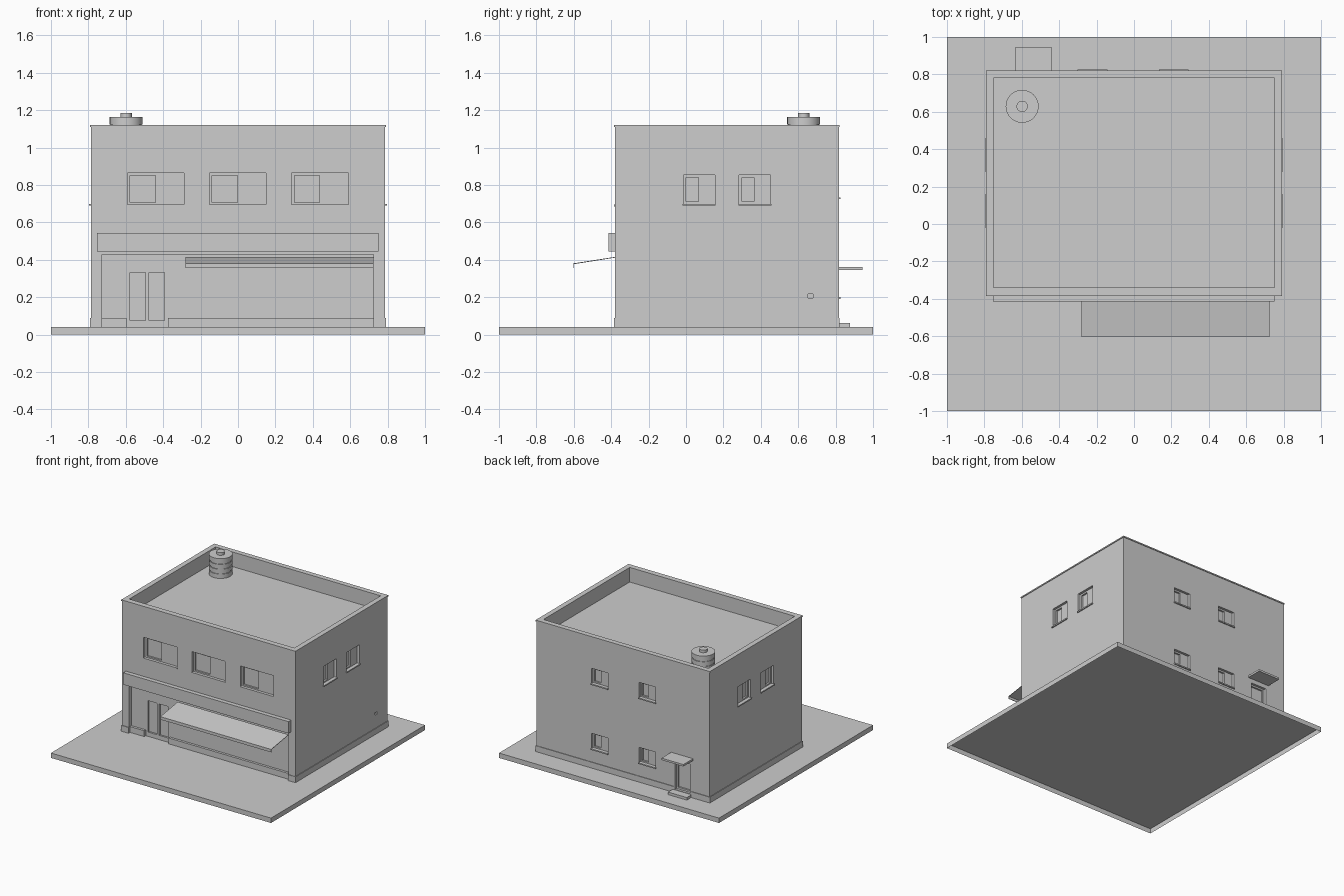
import bpy, bmesh, math
from mathutils import Matrix, Vector

if "Cube" in bpy.data.objects:
    bpy.data.objects.remove(bpy.data.objects["Cube"])

# One neutral plaster colour for everything
plaster = bpy.data.materials.new("light_grey")
plaster.use_nodes = True
GREY = (0.61, 0.61, 0.61, 1)
plaster.diffuse_color = GREY
plaster.node_tree.nodes["Principled BSDF"].inputs["Base Color"].default_value = GREY


def finish(name, bm):
    bmesh.ops.recalc_face_normals(bm, faces=bm.faces)
    mesh = bpy.data.meshes.new(name)
    bm.to_mesh(mesh)
    bm.free()
    mesh.materials.append(plaster)
    obj = bpy.data.objects.new(name, mesh)
    bpy.context.collection.objects.link(obj)
    return obj


def boxes(name, ranges, open_below=False):
    """One object made of boxes given as (x0, x1, y0, y1, z0, z1)."""
    bm = bmesh.new()
    for x0, x1, y0, y1, z0, z1 in ranges:
        size = Matrix.Diagonal((x1 - x0, y1 - y0, z1 - z0, 1))
        centre = Vector((x0 + x1, y0 + y1, z0 + z1)) / 2
        bmesh.ops.create_cube(bm, size=1, matrix=Matrix.Translation(centre) @ size)
    if open_below:
        bm.normal_update()
        under = [f for f in bm.faces if f.normal.z < -0.5]
        bmesh.ops.delete(bm, geom=under, context="FACES_ONLY")
    return finish(name, bm)


def cut(target, ranges):
    cutter = boxes("cutter", ranges)
    cutter.hide_render = True
    mod = target.modifiers.new("cut", "BOOLEAN")
    mod.operation = "DIFFERENCE"
    mod.solver = "EXACT"
    mod.object = cutter
    bpy.context.view_layer.objects.active = target
    bpy.ops.object.modifier_apply(modifier=mod.name)
    bpy.data.objects.remove(cutter)


W, FRONT, BACK = 0.787, -0.38, 0.817     # half width, front and back wall planes
GROUND, TOP, ROOF = 0.04, 1.12, 1.0
SHOP = -0.345                            # recessed shopfront plane


def wall_box(side, a0, a1, z0, z1, inner, outer):
    """Box on a wall, from depth inner to outer, measured outwards."""
    if side == "front":
        return (a0, a1, FRONT - outer, FRONT - inner, z0, z1)
    if side == "back":
        return (a0, a1, BACK + inner, BACK + outer, z0, z1)
    if side == "right":
        return (W + inner, W + outer, a0, a1, z0, z1)
    return (-W - outer, -W - inner, a0, a1, z0, z1)


# Openings: side, start, end, bottom, top, then the sash pane start and end
windows = [("front", x, x + 0.303, 0.692, 0.863, x + 0.015, x + 0.15)
           for x in (-0.592, -0.153, 0.287)]
for side in ("left", "right"):
    windows += [(side, y, y + 0.168, 0.697, 0.852, y + 0.015, y + 0.08)
                for y in (-0.014, 0.284)]
windows += [("back", x, x + 0.15, z, z + 0.125, x + 0.078, x + 0.137)
            for x in (-0.297, 0.137) for z in (0.198, 0.732)]

# Ground slab, a shell that is open underneath
boxes("ground_slab", [(-1, 1, -1, 1, 0, GROUND)], open_below=True)

# Main walls with roof well, shopfront recess, window openings, back door and side vent
walls = boxes("walls", [(-W, W, FRONT, BACK, GROUND, TOP - 0.01)])
openings = [wall_box(s, a, b, z0, z1, -0.02, 0.05)
            for s, a, b, z0, z1, p, q in windows]
openings.append((-0.75, 0.75, -0.34, 0.78, ROOF, 1.3))
openings.append((-0.727, 0.725, -0.5, SHOP, GROUND - 0.02, 0.428))
openings.append(wall_box("back", -0.61, -0.47, 0.065, 0.31, -0.02, 0.05))
openings.append(wall_box("right", 0.652, 0.679, 0.195, 0.217, -0.02, 0.05))
cut(walls, openings)

# Sash panes and door panels set deeper
panes = [wall_box(s, p, q, z0 + 0.013, z1 - 0.013, -0.034, -0.01)
         for s, a, b, z0, z1, p, q in windows]
panes += [(x, x + 0.082, SHOP - 0.01, SHOP + 0.015, 0.075, 0.333)
          for x in (-0.577, -0.475)]
panes.append(wall_box("back", -0.595, -0.485, 0.08, 0.297, -0.034, -0.01))
cut(walls, panes)

# Window sills
boxes("window_sills", [wall_box(s, a - 0.004, b + 0.004, z0 - 0.008, z0 + 0.002, -0.02,
                                0.004 if s == "front" else 0.009)
                       for s, a, b, z0, z1, p, q in windows])

# Parapet coping
E = W + 0.005
boxes("parapet_coping", [
    (-E, E, FRONT - 0.005, -0.34, TOP - 0.01, TOP),
    (-E, E, 0.78, BACK + 0.005, TOP - 0.01, TOP),
    (-E, -0.75, -0.34, 0.78, TOP - 0.01, TOP),
    (0.75, E, -0.34, 0.78, TOP - 0.01, TOP)])

# Plinth around the foot of the walls
P = 0.088
boxes("plinth", [
    (-E, -W, FRONT - 0.005, BACK + 0.005, GROUND, P),
    (W, E, FRONT - 0.005, BACK + 0.005, GROUND, P),
    (-W, -0.62, BACK, BACK + 0.005, GROUND, P),
    (-0.46, W, BACK, BACK + 0.005, GROUND, P),
    (-W, -0.727, FRONT - 0.005, FRONT, GROUND, P),
    (0.725, W, FRONT - 0.005, FRONT, GROUND, P)])

# Low walls under the shop windows
boxes("shopfront_base", [(-0.727, -0.597, SHOP - 0.02, SHOP, GROUND, P),
                         (-0.375, 0.725, SHOP - 0.02, SHOP, GROUND, P)])

# Blank fascia board above the shopfront
boxes("fascia_board", [(-0.753, 0.75, -0.415, FRONT, 0.445, 0.542)])

# Sloping awning with a short hanging front edge
profile = [(FRONT, 0.415), (-0.605, 0.38), (-0.605, 0.356),
           (-0.601, 0.356), (-0.601, 0.376), (FRONT, 0.411)]
bm = bmesh.new()
face = bm.faces.new([bm.verts.new((-0.282, y, z)) for y, z in profile])
new = bmesh.ops.extrude_face_region(bm, geom=[face])["geom"]
bmesh.ops.translate(bm, vec=(1.007, 0, 0),
                    verts=[v for v in new if isinstance(v, bmesh.types.BMVert)])
finish("awning", bm)

# Back door canopy and step
boxes("back_canopy", [(-0.636, -0.438, BACK, 0.943, 0.345, 0.361)])
boxes("back_step", [(-0.622, -0.452, BACK, 0.878, GROUND, 0.061)])

# Ribbed roof tank, turned from a profile
R = 0.088
outline = [(0, ROOF), (R, ROOF)]
for i in range(1, 4):
    z = ROOF + 0.04 * i
    outline += [(R, z - 0.004), (R - 0.005, z - 0.004), (R - 0.005, z + 0.004), (R, z + 0.004)]
outline += [(R, 1.163), (0.03, 1.163), (0.03, 1.185), (0, 1.185)]
bm = bmesh.new()
verts = [bm.verts.new((r, 0, z)) for r, z in outline]
edges = [bm.edges.new(pair) for pair in zip(verts, verts[1:])]
bmesh.ops.spin(bm, geom=verts + edges, cent=(0, 0, 0), axis=(0, 0, 1),
               angle=math.tau, steps=32)
bmesh.ops.remove_doubles(bm, verts=bm.verts, dist=0.0001)
tank = finish("roof_tank", bm)
tank.location = (-0.598, 0.629, 0)
bpy.ops.object.select_all(action="DESELECT")
tank.select_set(True)
bpy.context.view_layer.objects.active = tank
bpy.ops.object.shade_smooth_by_angle(angle=math.radians(30))
